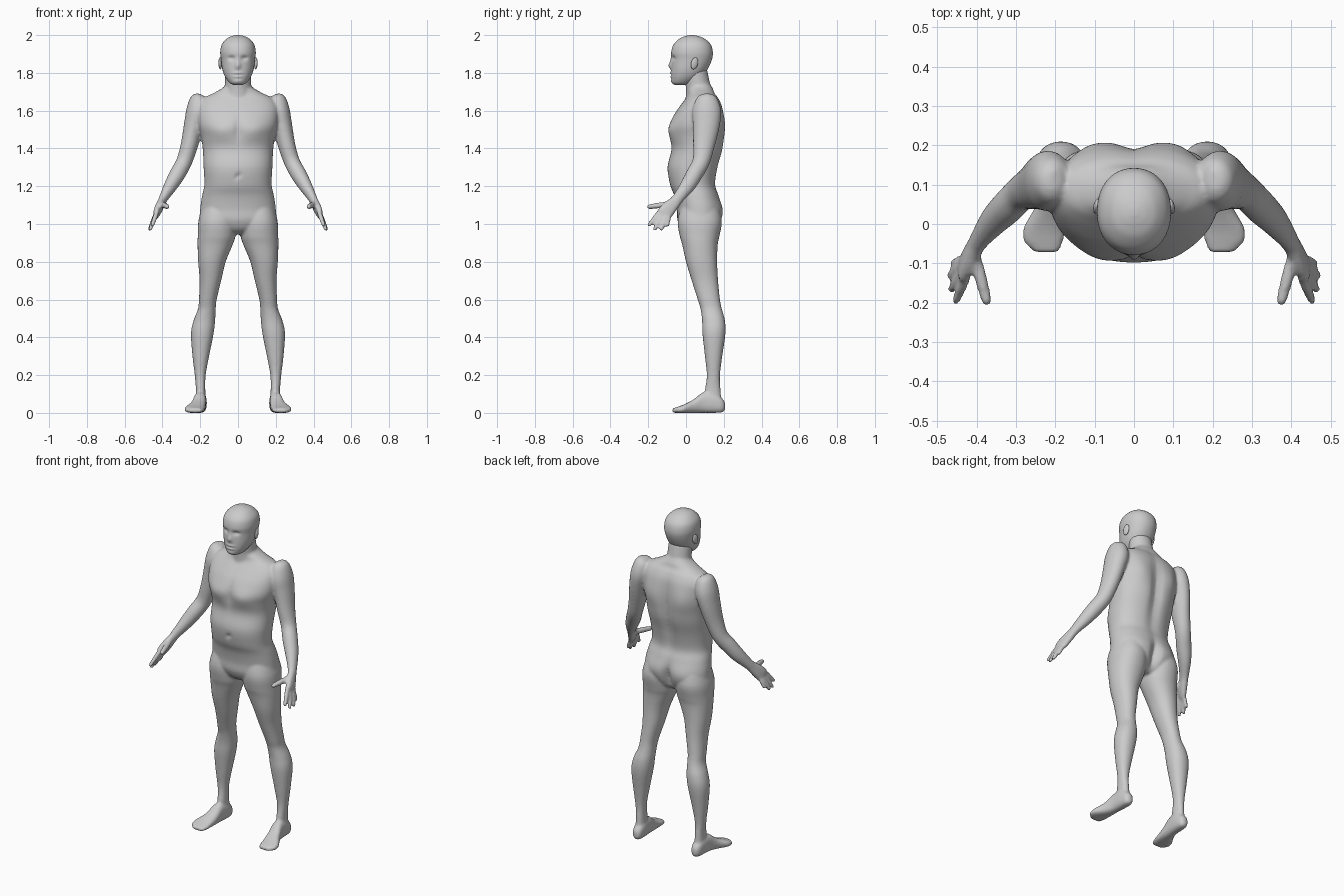
import bpy, bmesh, math
from mathutils import Vector, Matrix

skin = bpy.data.materials.new("grey_clay")
skin.diffuse_color = (0.6, 0.6, 0.6, 1)


def spline(rows, steps):
    """Catmull-Rom interpolation through rows of numbers."""
    out = []
    for i in range(len(rows) - 1):
        p0, p1 = rows[max(i - 1, 0)], rows[i]
        p2, p3 = rows[i + 1], rows[min(i + 2, len(rows) - 1)]
        for k in range(steps):
            t = k / steps
            out.append([0.5 * (2 * b + (c - a) * t + (2 * a - 5 * b + 4 * c - d) * t * t
                               + (3 * b - a - 3 * c + d) * t ** 3)
                        for a, b, c, d in zip(p0, p1, p2, p3)])
    return out + [list(rows[-1])]


def loft(bm, rows, n=32, power=2.0, axis=None, steps=4, flip=1):
    """Skin superellipse rings; each row is x, y, z, radius a, radius b."""
    rows = spline(rows, steps)
    pts = [Vector(r[:3]) for r in rows]
    rings = []
    for i, r in enumerate(rows):
        t = Vector(axis) if axis else (pts[min(i + 1, len(pts) - 1)] - pts[max(i - 1, 0)]).normalized()
        a = Vector((1, 0, 0))
        a = (a - t * a.dot(t)).normalized()
        b = t.cross(a)
        ring = []
        for k in range(n):
            c, s = math.cos(2 * math.pi * k / n), math.sin(2 * math.pi * k / n)
            u = math.copysign(abs(c) ** (2 / power), c) * max(r[3], 0.003)
            v = math.copysign(abs(s) ** (2 / power), s) * max(r[4], 0.003)
            p = pts[i] + a * u + b * v
            ring.append(bm.verts.new((p.x * flip, p.y, p.z)))
        rings.append(ring)
    for lo, hi in zip(rings, rings[1:]):
        for k in range(n):
            bm.faces.new((lo[k], lo[(k + 1) % n], hi[(k + 1) % n], hi[k]))
    bm.faces.new(rings[0][::-1])
    bm.faces.new(rings[-1])
    return [v for ring in rings for v in ring]


def upright(rows):
    """Turn x, z, half width, front y, back y into loft rows."""
    return [(x, (f + b) / 2, z, w, (b - f) / 2) for x, z, w, f, b in rows]


def sculpt(verts, bumps):
    """Push front or back points along y with soft bumps, mirrored in x."""
    moves = []
    for v in verts:
        dy = 0
        for side, x, z, rx, rz, amount in bumps:
            if (v.co.y < 0.05) == (side == "front"):
                dy += amount * math.exp(-((abs(v.co.x) - x) / rx) ** 2 - ((v.co.z - z) / rz) ** 2)
        moves.append(dy)
    for v, dy in zip(verts, moves):
        v.co.y += dy


def finish(name, bm):
    bmesh.ops.recalc_face_normals(bm, faces=bm.faces)
    mesh = bpy.data.meshes.new(name)
    bm.to_mesh(mesh)
    bm.free()
    mesh.materials.append(skin)
    for p in mesh.polygons:
        p.use_smooth = True
    ob = bpy.data.objects.new(name, mesh)
    bpy.context.collection.objects.link(ob)
    return ob


body = bmesh.new()

# torso
torso = loft(body, upright([
    (0, 0.945, 0.05, 0.02, 0.13), (0, 0.97, 0.12, -0.02, 0.16), (0, 1.02, 0.195, -0.045, 0.186),
    (0, 1.08, 0.20, -0.048, 0.193), (0, 1.15, 0.19, -0.062, 0.175), (0, 1.21, 0.178, -0.085, 0.158),
    (0, 1.30, 0.182, -0.098, 0.172), (0, 1.39, 0.186, -0.078, 0.197), (0, 1.46, 0.195, -0.085, 0.205),
    (0, 1.52, 0.21, -0.088, 0.206), (0, 1.58, 0.215, -0.063, 0.20), (0, 1.63, 0.21, -0.028, 0.19),
    (0, 1.668, 0.18, 0.0, 0.172), (0, 1.69, 0.135, 0.01, 0.155), (0, 1.715, 0.09, 0.01, 0.145),
    (0, 1.74, 0.06, 0.02, 0.13)]), n=64, power=2.25, axis=(0, 0, 1))
sculpt(torso, [
    ("back", 0, 1.42, 0.035, 0.2, -0.022),       # spine
    ("back", 0, 1.03, 0.025, 0.07, -0.035),      # cleft
    ("back", 0.1, 1.06, 0.06, 0.06, 0.008),      # buttocks
    ("back", 0.11, 1.53, 0.055, 0.08, 0.012),    # shoulder blades
    ("front", 0, 1.50, 0.02, 0.07, 0.012),       # breastbone
    ("front", 0.09, 1.49, 0.06, 0.045, -0.012),  # chest
    ("front", 0, 1.25, 0.012, 0.012, 0.012),     # navel
])

# neck
loft(body, [(0, 0.075, 1.62, 0.085, 0.08), (0, 0.065, 1.72, 0.07, 0.066), (0, 0.05, 1.81, 0.068, 0.062)])

for s in (1, -1):
    # leg
    loft(body, upright([
        (0.10, 1.12, 0.08, -0.02, 0.165), (0.11, 1.02, 0.099, -0.044, 0.19), (0.113, 0.94, 0.10, -0.034, 0.178),
        (0.121, 0.89, 0.093, -0.02, 0.168), (0.138, 0.80, 0.073, 0.0, 0.165), (0.146, 0.70, 0.057, 0.03, 0.17),
        (0.16, 0.60, 0.047, 0.062, 0.18), (0.165, 0.55, 0.047, 0.077, 0.19), (0.178, 0.49, 0.057, 0.085, 0.206),
        (0.189, 0.42, 0.06, 0.087, 0.209), (0.197, 0.30, 0.044, 0.10, 0.192), (0.20, 0.20, 0.029, 0.11, 0.18),
        (0.198, 0.12, 0.025, 0.10, 0.183), (0.198, 0.05, 0.03, 0.09, 0.19)]),
        power=2.15, axis=(0, 0, 1), flip=s)
    # foot
    loft(body, [
        (0.196, 0.207, 0.035, 0.012, 0.018), (0.197, 0.19, 0.04, 0.027, 0.038), (0.198, 0.15, 0.052, 0.033, 0.052),
        (0.202, 0.09, 0.054, 0.034, 0.054), (0.212, 0.04, 0.035, 0.041, 0.036), (0.228, -0.01, 0.022, 0.053, 0.023),
        (0.23, -0.045, 0.016, 0.05, 0.016), (0.222, -0.072, 0.012, 0.03, 0.011)],
        power=2.5, axis=(0, -1, 0), flip=s)
    # arm
    loft(body, [
        (0.20, 0.11, 1.687, 0.015, 0.025), (0.206, 0.11, 1.665, 0.045, 0.055), (0.216, 0.11, 1.60, 0.058, 0.076),
        (0.235, 0.107, 1.52, 0.052, 0.071), (0.257, 0.095, 1.42, 0.046, 0.058), (0.285, 0.08, 1.33, 0.042, 0.046),
        (0.32, 0.045, 1.265, 0.042, 0.044), (0.355, 0.01, 1.205, 0.036, 0.04), (0.39, -0.035, 1.145, 0.025, 0.031),
        (0.405, -0.06, 1.115, 0.021, 0.03)], flip=s)
    # palm
    loft(body, [(0.40, -0.05, 1.125, 0.021, 0.029), (0.42, -0.09, 1.083, 0.02, 0.039),
                (0.434, -0.115, 1.055, 0.015, 0.041), (0.438, -0.122, 1.047, 0.01, 0.036)], power=2.4, flip=s)
    # fingers and thumb
    for base, tip, r in [
            ((0.428, -0.138, 1.068), (0.455, -0.20, 0.988), 0.0125),
            ((0.434, -0.124, 1.055), (0.467, -0.17, 0.965), 0.0125),
            ((0.438, -0.106, 1.046), (0.47, -0.133, 0.965), 0.0125),
            ((0.438, -0.09, 1.04), (0.461, -0.1, 0.985), 0.0115),
            ((0.402, -0.09, 1.105), (0.372, -0.206, 1.09), 0.0155)]:
        a, b = Vector(base), Vector(tip)
        loft(body, [(*a.lerp(b, t), r * k, r * k) for t, k in
                    ((-0.15, 0.9), (0.3, 1.05), (0.7, 0.95), (0.93, 0.8), (1.0, 0.4))], n=12, flip=s)

body_ob = finish("body", body)
fuse = body_ob.modifiers.new("fuse", 'REMESH')
fuse.mode = 'VOXEL'
fuse.voxel_size = 0.0075
fuse.use_smooth_shade = True
soften = body_ob.modifiers.new("soften", 'SMOOTH')
soften.factor = 0.5
soften.iterations = 4

# head with face
head = bmesh.new()
skull = loft(head, upright([
    (0, 1.737, 0.025, -0.06, 0.0), (0, 1.748, 0.046, -0.073, 0.04), (0, 1.78, 0.069, -0.078, 0.085),
    (0, 1.82, 0.083, -0.078, 0.115), (0, 1.87, 0.09, -0.076, 0.137), (0, 1.91, 0.094, -0.078, 0.142),
    (0, 1.95, 0.086, -0.066, 0.131), (0, 1.98, 0.061, -0.036, 0.10), (0, 1.994, 0.035, -0.005, 0.068),
    (0, 2.0, 0.01, 0.02, 0.042)]), n=72, power=2.15, axis=(0, 0, 1), steps=8)
sculpt(skull, [
    ("front", 0.034, 1.878, 0.017, 0.012, 0.011),   # eye sockets
    ("front", 0, 1.838, 0.013, 0.018, -0.014),      # nose tip
    ("front", 0, 1.865, 0.01, 0.02, -0.006),        # nose bridge
    ("front", 0, 1.80, 0.024, 0.006, -0.006),       # upper lip
    ("front", 0, 1.79, 0.026, 0.003, 0.003),        # mouth line
    ("front", 0, 1.78, 0.022, 0.006, -0.005),       # lower lip
    ("front", 0, 1.755, 0.022, 0.01, -0.004),       # chin
])
finish("head", head)

# ears
for s, name in ((1, "ear_left"), (-1, "ear_right")):
    ear = bmesh.new()
    place = (Matrix.Translation((0.094 * s, 0.045, 1.85)) @ Matrix.Rotation(-0.25, 4, 'X')
             @ Matrix.Rotation(0.25 * s, 4, 'Z') @ Matrix.Diagonal((0.009, 0.019, 0.032, 1)))
    bmesh.ops.create_uvsphere(ear, u_segments=20, v_segments=12, radius=1, matrix=place)
    finish(name, ear)
